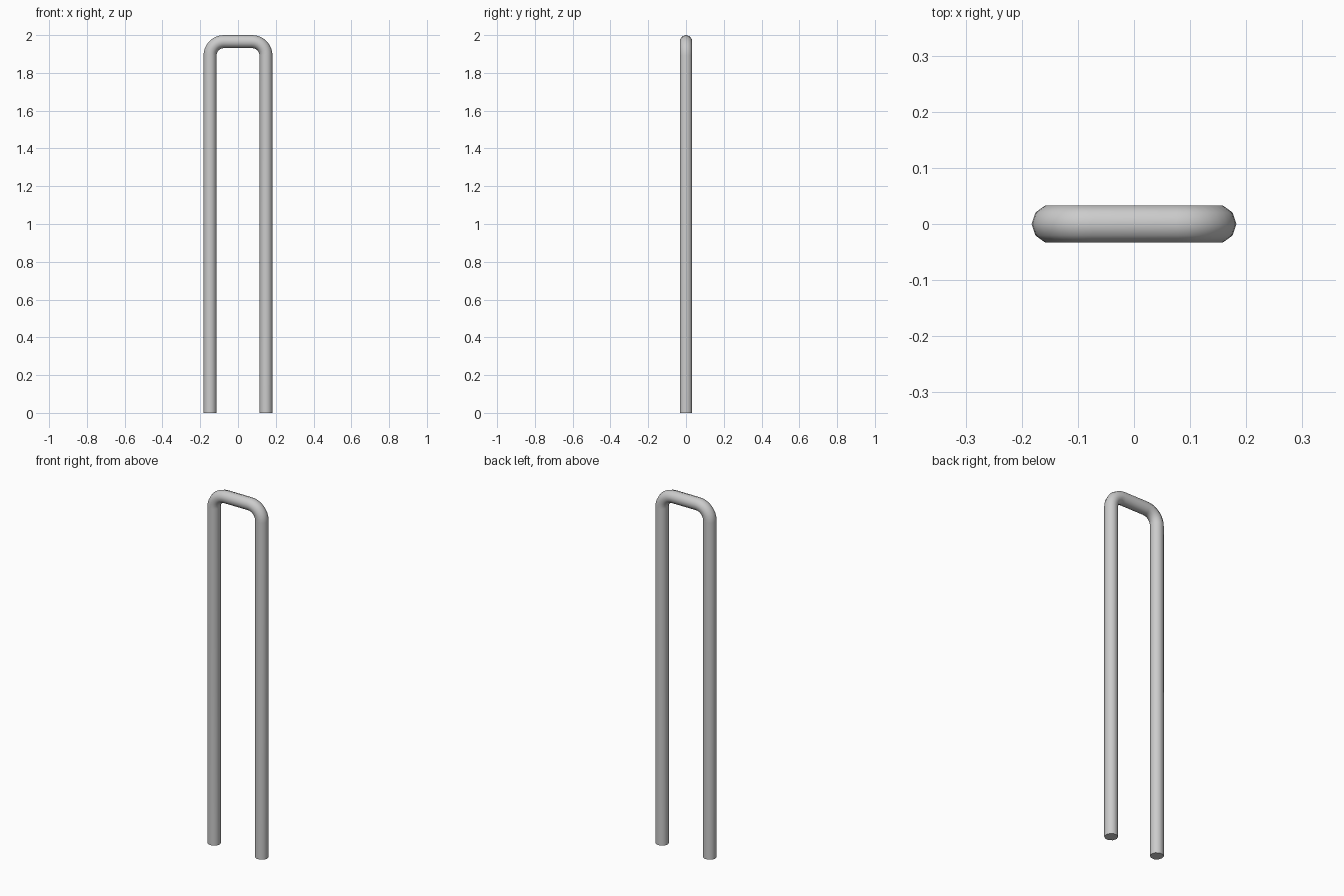
import bpy, bmesh
from math import sin, cos, pi

if "Cube" in bpy.data.objects:
    bpy.data.objects.remove(bpy.data.objects["Cube"])

SIDES, R = 10, 0.0345        # tube cross-section
LEG_X, BEND = 0.148, 0.073   # leg centre line and bend radius
TOP = 2.0 - R                # centre line of the crossbar
STEPS = 8

# Path stations: (x, z, outward angle in the xz plane)
right = [(LEG_X, 0.0, 0.0)]
for i in range(STEPS + 1):
    a = pi / 2 * i / STEPS
    right.append((LEG_X - BEND + BEND * cos(a), TOP - BEND + BEND * sin(a), a))
path = right + [(-x, z, pi - a) for x, z, a in reversed(right)]

# Sweep a ten-sided ring along the path
bm = bmesh.new()
rings = []
for x, z, a in path:
    ring = []
    for k in range(SIDES):
        t = 2 * pi * k / SIDES
        d = R * cos(t)
        ring.append(bm.verts.new((x + d * cos(a), R * sin(t), z + d * sin(a))))
    rings.append(ring)
for r0, r1 in zip(rings, rings[1:]):
    for k in range(SIDES):
        n = (k + 1) % SIDES
        bm.faces.new((r0[k], r0[n], r1[n], r1[k]))

# Flat feet
bm.faces.new(rings[0])
bm.faces.new(rings[-1])
bmesh.ops.recalc_face_normals(bm, faces=bm.faces)

mesh = bpy.data.meshes.new("bent_tube_rail")
bm.to_mesh(mesh)
bm.free()
rail = bpy.data.objects.new("bent_tube_rail", mesh)
bpy.context.collection.objects.link(rail)
bpy.context.view_layer.objects.active = rail
rail.select_set(True)
bpy.ops.object.shade_smooth_by_angle(angle=pi / 4)
